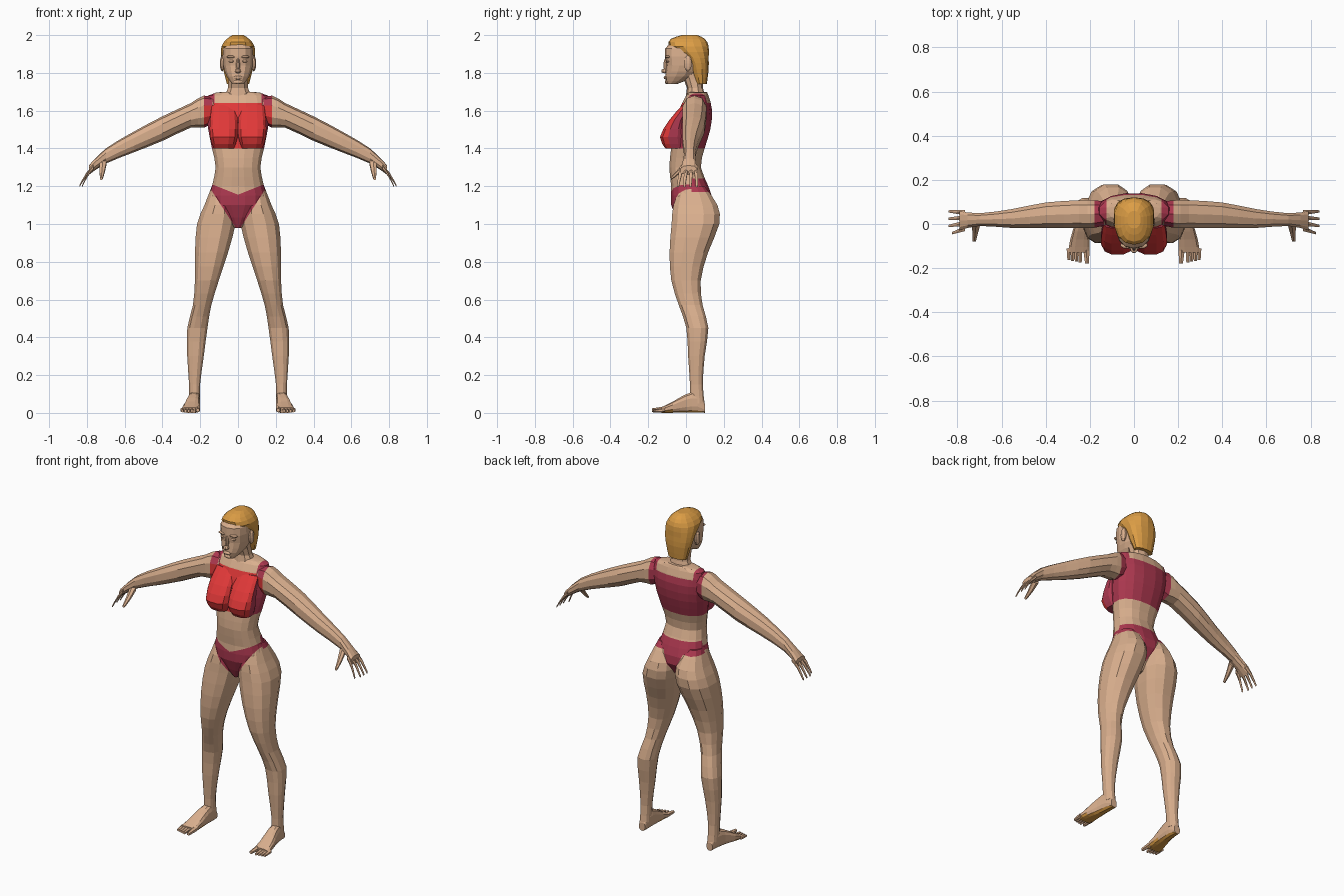
import bpy, bmesh, math
from mathutils import Vector

old = bpy.data.objects.get("Cube")
if old:
    bpy.data.objects.remove(old, do_unlink=True)


def make_material(name, colour):
    mat = bpy.data.materials.new(name)
    mat.use_nodes = True
    mat.diffuse_color = (*colour, 1)
    shader = mat.node_tree.nodes["Principled BSDF"]
    shader.inputs["Base Color"].default_value = (*colour, 1)
    return mat


SKIN, RED, CRIMSON, GOLD = range(4)
PALETTE = [
    make_material("skin", (.7, .43, .27)),
    make_material("bright red", (.75, .04, .04)),
    make_material("crimson", (.42, .04, .08)),
    make_material("golden hair", (.72, .34, .06)),
]


def add_midpoints(rows):
    """Double the sections by placing a curved midpoint between neighbours."""
    result = [rows[0]]
    padded = [rows[0], *rows, rows[-1]]
    for before, start, end, after in zip(padded, padded[1:], padded[2:], padded[3:]):
        middle = [(9 * (b + c) - a - d) / 16 for a, b, c, d in zip(before, start, end, after)]
        result += [middle, end]
    return result


def section(axis, row, sides, power):
    """Points of one rounded section; a row is position, then two min/max pairs."""
    position, a_min, a_max, b_min, b_max = row
    points = []
    for step in range(sides):
        angle = math.tau * (step + .5) / sides
        c, s = math.cos(angle), math.sin(angle)
        a = math.copysign(abs(c) ** power, c) * (a_max - a_min) + a_max + a_min
        b = math.copysign(abs(s) ** power, s) * (b_max - b_min) + b_max + b_min
        point = [a / 2, b / 2]
        point.insert("xyz".index(axis), position)
        points.append(point)
    return points


def loft(name, axis, rows, sides=12, power=.85, mirror=False, paint=None, cuts=None):
    """Skin curved sections along an axis and colour the faces by a rule."""
    bm = bmesh.new()
    rings = [[bm.verts.new(point) for point in section(axis, row, sides, power)]
             for row in add_midpoints(rows)]
    for low, high in zip(rings, rings[1:]):
        for step in range(sides):
            following = (step + 1) % sides
            bm.faces.new((low[step], low[following], high[following], high[step]))
    bm.faces.new(rings[0])
    bm.faces.new(rings[-1])
    bmesh.ops.recalc_face_normals(bm, faces=bm.faces)
    if cuts:
        cuts(bm)
    bm.normal_update()
    if paint:
        for face in bm.faces:
            face.material_index = paint(face.calc_center_median(), face.normal)
    mesh = bpy.data.meshes.new(name)
    bm.to_mesh(mesh)
    bm.free()
    for mat in PALETTE:
        mesh.materials.append(mat)
    obj = bpy.data.objects.new(name, mesh)
    bpy.context.collection.objects.link(obj)
    if mirror:
        obj.modifiers.new("mirror", "MIRROR")


def centred(rows):
    """Turn (height, half width, front, back) into symmetrical sections."""
    return [(height, -width, width, front, back) for height, width, front, back in rows]


def digit(name, axis, start, end, thick, thin, bend=0):
    """Finger or toe that tapers and bends between two points, on both sides."""
    along = "xyz".index(axis)
    rows = []
    for t in (0, .5, 1):
        point = Vector(start).lerp(Vector(end), t)
        point.z += bend * math.sin(math.pi * t)
        radius = thick + (thin - thick) * t
        row = [point[along]]
        for other in range(3):
            if other != along:
                row += [point[other] - radius, point[other] + radius]
        rows.append(row)
    loft(name, axis, rows, sides=6, power=1, mirror=True)


def ball(name, centre, size, mirror=False):
    """Small faceted ellipsoid for the face."""
    (x, y, z), (rx, ry, rz) = centre, size
    rows = []
    for t in (-1, -.7, 0, .7, 1):
        k = math.sqrt(1 - t * t) + .1
        rows.append((z + rz * t, x - rx * k, x + rx * k, y - ry * k, y + ry * k))
    loft(name, "z", rows, sides=8, power=1, mirror=mirror)


# Clothing borders as (height at the middle, rise per unit sideways)
FRONT_LEG, BACK_LEG, FRONT_WAIST = (.96, 1.55), (1.02, 2.3), (1.155, .4)
SIDE_HEM, WAISTBAND, TOP_HEM, NECKLINE = 1.17, 1.24, 1.4, 1.64
STRAP, ARMHOLE, SIDE_SEAM = .125, .18, .03


def suit_cuts(bm):
    planes = [((0, SIDE_SEAM, 0), (0, 1, 0))]
    for height in (SIDE_HEM, WAISTBAND, TOP_HEM, NECKLINE):
        planes.append(((0, 0, height), (0, 0, 1)))
    for side in (-1, 1):
        planes.append(((side * STRAP, 0, 0), (1, 0, 0)))
        for height, slope in (FRONT_LEG, BACK_LEG, FRONT_WAIST):
            planes.append(((0, 0, height), (side * slope, 0, -1)))
    for point, normal in planes:
        faces = [f for f in bm.faces if f.calc_center_median().z > .95]
        edges = {e for f in faces for e in f.edges}
        verts = {v for f in faces for v in f.verts}
        bmesh.ops.bisect_plane(bm, geom=[*faces, *edges, *verts], dist=.0001,
                               plane_co=point, plane_no=normal)


def border(line, x):
    height, slope = line
    return height + slope * x


def suit(centre, normal):
    x, z = abs(centre.x), centre.z
    if z > TOP_HEM:
        if x > ARMHOLE or (z > NECKLINE and x < STRAP):
            return SKIN
        return RED if normal.y < -.6 and z < NECKLINE else CRIMSON
    if centre.y < SIDE_SEAM:
        low, high = border(FRONT_LEG, x), min(WAISTBAND, border(FRONT_WAIST, x))
    else:
        low, high = min(SIDE_HEM, border(BACK_LEG, x)), WAISTBAND
    return CRIMSON if low < z < high else SKIN


def bust_paint(centre, normal):
    return RED if normal.y < -.3 else CRIMSON


def sole_paint(centre, normal):
    return GOLD if normal.z < -.5 and centre.z < .03 else SKIN


def hair_paint(centre, normal):
    return GOLD


# Torso from crotch to shoulders
loft("torso", "z", centred([
    (.98, .02, -.03, .06), (1.1, .15, -.08, .14), (1.2, .14, -.08, .12),
    (1.3, .12, -.09, .08), (1.4, .14, -.08, .1), (1.5, .16, -.07, .13),
    (1.6, .17, -.04, .14), (1.68, .16, 0, .12), (1.7, .08, .02, .11),
]), sides=16, paint=suit, cuts=suit_cuts)

# Chest
loft("bust", "z", [
    (1.4, .02, .13, -.11, 0), (1.46, 0, .15, -.14, 0),
    (1.55, 0, .15, -.09, 0), (1.63, .01, .14, -.02, .04),
], power=.75, mirror=True, paint=bust_paint)

# Legs with hips and calves
loft("legs", "z", [
    (1.2, .05, .14, -.03, .1), (1.1, .01, .18, -.07, .17), (1, .01, .22, -.08, .18),
    (.85, .05, .23, -.09, .12), (.7, .1, .23, -.08, .08), (.57, .14, .24, -.04, .09),
    (.45, .16, .27, 0, .12), (.3, .18, .27, .01, .1), (.15, .2, .26, .02, .09),
    (.05, .2, .26, .02, .1),
], mirror=True, paint=suit, cuts=suit_cuts)

# Feet with coloured soles, then toes
loft("feet", "y", [
    (.1, .21, .25, 0, .05), (.06, .2, .26, 0, .11), (0, .2, .27, 0, .1),
    (-.07, .2, .29, 0, .06), (-.13, .2, .3, 0, .03),
], power=.7, mirror=True, paint=sole_paint)
digit("big_toes", "y", (.216, -.11, .018), (.213, -.18, .014), .017, .01)
for index in range(4):
    x = .244 + index * .017
    digit("small_toes", "y", (x, -.11, .016), (x, -.175 + index * .004, .01), .012, .008)

# Arms and palms
loft("arms", "x", [
    (.1, 0, .1, 1.55, 1.66), (ARMHOLE, -.02, .11, 1.51, 1.68), (.25, -.02, .11, 1.51, 1.64),
    (.4, -.02, .1, 1.44, 1.57), (.55, -.02, .07, 1.38, 1.49), (.7, -.01, .05, 1.32, 1.4),
    (.79, -.03, .06, 1.26, 1.31),
], sides=10, mirror=True, paint=suit)

# Fingers fan out from the palm, with the thumb pointing forward
for index in range(4):
    root = -.02 + index * .024
    tip = -.042 + index * .033
    reach = .825 if index == 0 else .84
    digit("fingers", "x", (.765, root, 1.3), (reach, tip, 1.2), .014, .006, bend=.012)
digit("thumbs", "y", (.715, 0, 1.325), (.724, -.08, 1.24), .022, .008, bend=-.006)

# Neck and head
loft("neck", "z", centred([
    (1.65, .09, -.01, .11), (1.72, .055, .005, .09), (1.8, .055, -.03, .09),
]), sides=10)
loft("head", "z", centred([
    (1.74, .03, -.1, -.05), (1.78, .06, -.11, .04), (1.84, .08, -.105, .09),
    (1.93, .08, -.11, .1), (1.98, .05, -.05, .07),
]), sides=14)

# Hair cap that falls behind the ears
loft("hair", "z", centred([
    (1.74, .06, .05, .11), (1.82, .08, .02, .12), (1.88, .09, -.01, .12),
    (1.94, .09, -.09, .12), (1.98, .06, -.08, .1), (2, .03, -.02, .06),
]), sides=14, paint=hair_paint)

# Face details
ball("nose_bridge", (0, -.105, 1.84), (.01, .014, .04))
ball("nose_tip", (0, -.115, 1.81), (.016, .016, .012))
ball("lips", (0, -.106, 1.775), (.024, .012, .01))
ball("chin", (0, -.1, 1.752), (.022, .012, .012))
ball("brows", (.035, -.096, 1.885), (.026, .014, .008), mirror=True)
ball("eyes", (.034, -.095, 1.862), (.015, .011, .008), mirror=True)
ball("ears", (.084, .01, 1.85), (.012, .02, .042), mirror=True)
